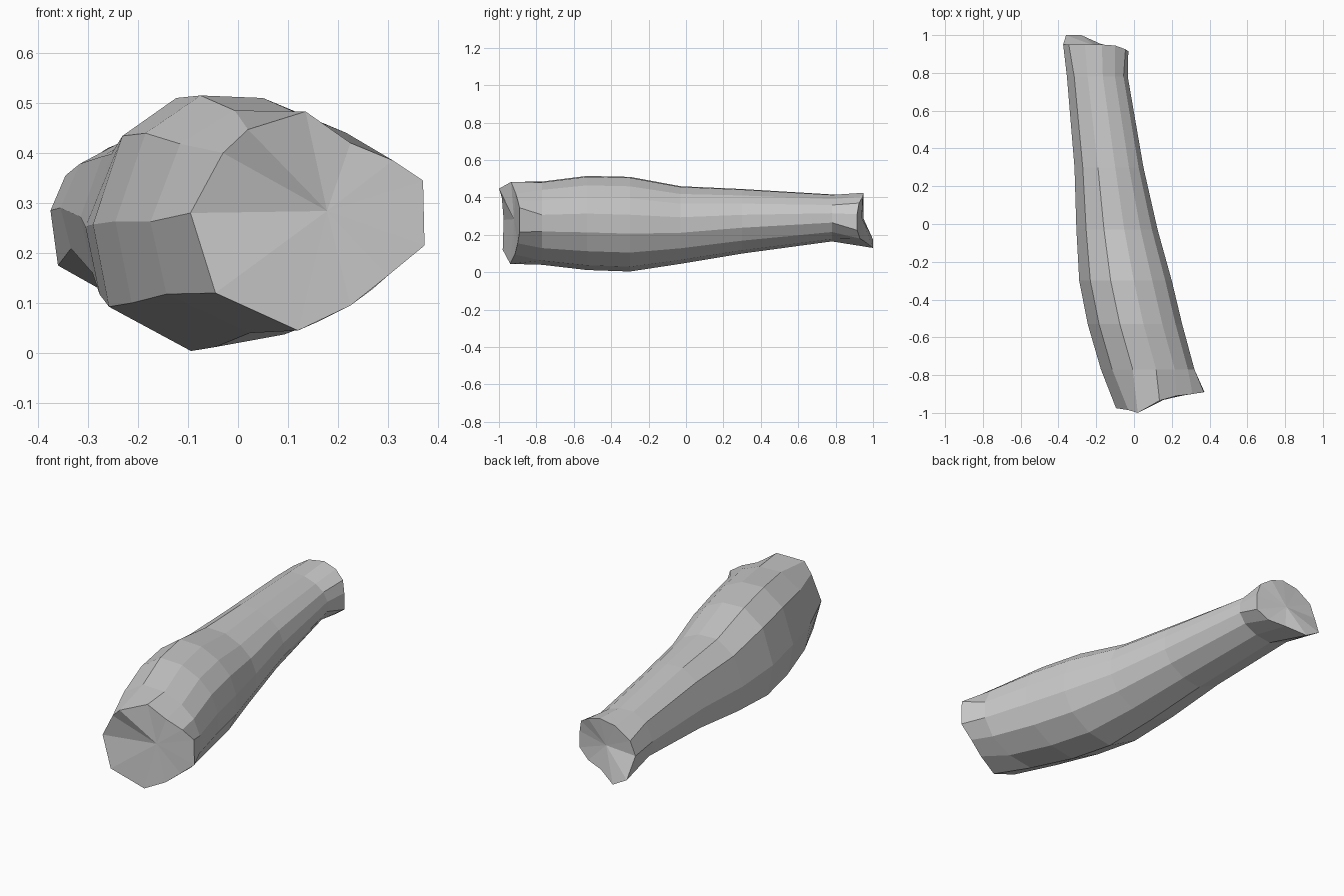
import bpy, bmesh

# Unit cross-section, counter-clockwise from the right side
SECTION = [(1, .2), (.86, .55), (.58, .8), (.18, .98), (-.32, 1), (-.76, .7),
           (-1, 0), (-.87, -.65), (-.2, -1), (.35, -.9), (.8, -.6), (1, -.2)]

# Stations along the limb: y, left x, right x, bottom z, top z
STATIONS = [(-.77, -.175, .32, .04, .485), (-.53, -.245, .255, .012, .515),
            (-.3, -.29, .2, .004, .51), (-.03, -.305, .125, .045, .46),
            (.3, -.315, .05, .1, .445), (.78, -.355, -.033, .165, .416)]

# Flared front rim and back rim
FRONT = [(.37, -.89, .345), (.31, -.9, .385), (.225, -.91, .42), (.135, -.935, .483),
         (.02, -1, .447), (-.03, -.985, .4), (-.095, -.975, .28), (-.045, -.98, .12),
         (.12, -.94, .045), (.225, -.915, .095), (.3, -.9, .155), (.373, -.89, .215)]
BACK = [(-.03, .915, .31), (-.045, .925, .37), (-.1, .945, .405), (-.17, .95, .425),
        (-.26, .95, .41), (-.345, .95, .355), (-.375, .95, .285), (-.36, 1, .175),
        (-.28, 1, .13), (-.18, .955, .165), (-.09, .93, .18), (-.03, .915, .225)]


def ring(y, xl, xr, zb, zt):
    return [((xl + xr) / 2 + u * (xr - xl) / 2, y,
             (zb + zt) / 2 + v * (zt - zb) / 2) for u, v in SECTION]


# Loft the limb through all rings
bm = bmesh.new()
rings = [[bm.verts.new(p) for p in r]
         for r in [FRONT] + [ring(*s) for s in STATIONS] + [BACK]]
n = len(SECTION)
for a, b in zip(rings, rings[1:]):
    for i in range(n):
        j = (i + 1) % n
        bm.faces.new((a[i], a[j], b[j], b[i]))

# Close both ends with triangle fans
for r, centre in ((rings[0], (.178, -.92, .284)), (rings[-1], (-.2, .94, .29))):
    c = bm.verts.new(centre)
    for i in range(n):
        bm.faces.new((r[i], r[(i + 1) % n], c))

bmesh.ops.recalc_face_normals(bm, faces=bm.faces)
mesh = bpy.data.meshes.new("limb_segment")
bm.to_mesh(mesh)
bm.free()
limb = bpy.data.objects.new("limb_segment", mesh)
bpy.context.collection.objects.link(limb)
